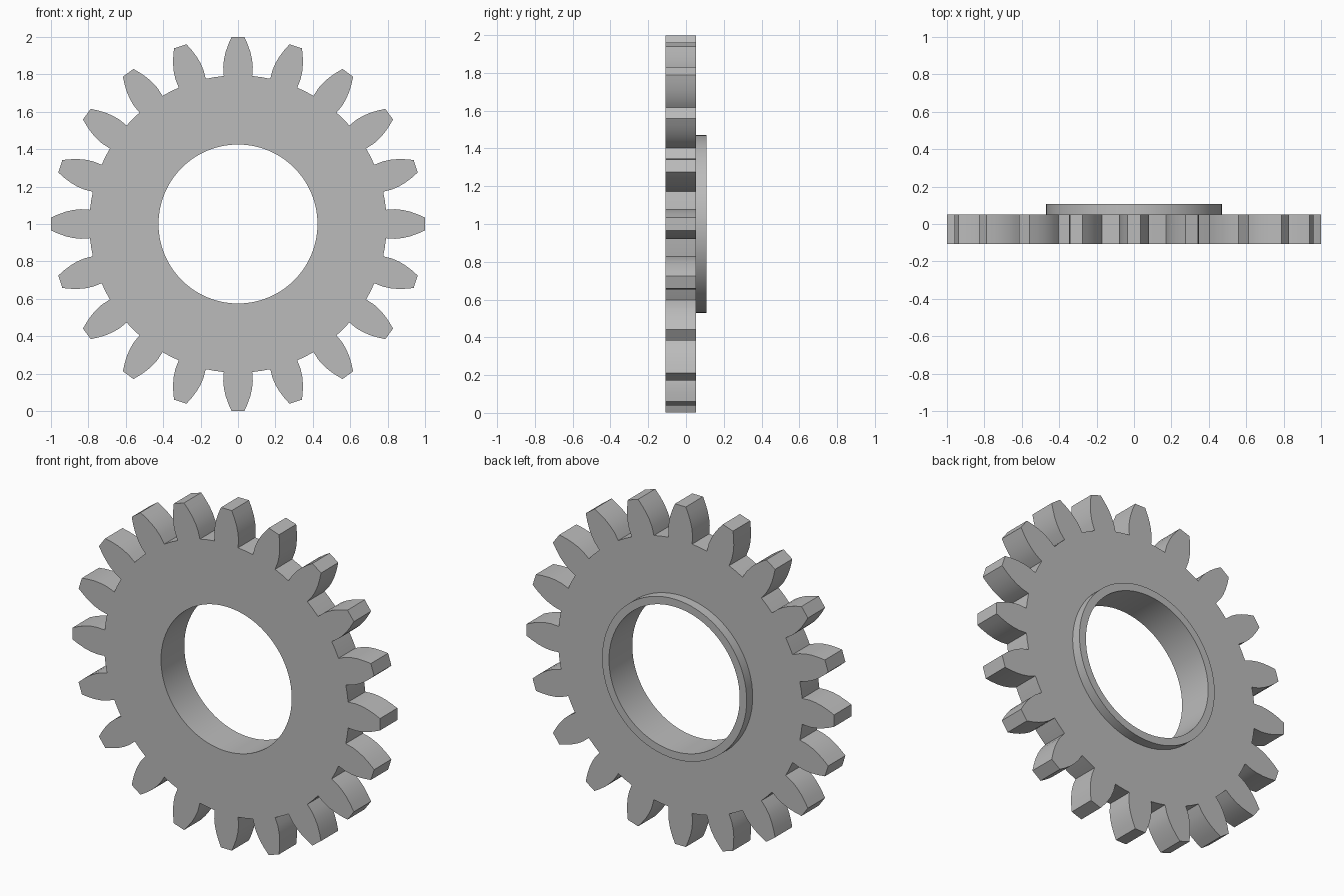
import bpy
import bmesh
from math import sin, cos, pi, radians, asin

cube = bpy.data.objects.get("Cube")
if cube:
    bpy.data.objects.remove(cube)

TEETH = 20
ROOT, BORE, COLLAR = 0.795, 0.425, 0.47
FRONT, BACK, COLLAR_BACK = -0.108, 0.052, 0.108
# Tooth flank: radius along the tooth, half width
FLANK = [(ROOT, 0.076), (0.84, 0.079), (0.88, 0.075),
         (0.92, 0.066), (0.96, 0.052), (0.999, 0.035)]

steel = bpy.data.materials.new("plain grey")
steel.use_nodes = True
grey = (0.5, 0.5, 0.5, 1)
steel.diffuse_color = grey
steel.node_tree.nodes["Principled BSDF"].inputs["Base Color"].default_value = grey

bm = bmesh.new()
sector = 2 * pi / TEETH
root_angle = asin(FLANK[0][1] / ROOT)


def ring(radius, y, offsets):
    """Circle of vertices, four per tooth sector."""
    return [bm.verts.new((radius * sin(i * sector + a), y, 1 + radius * cos(i * sector + a)))
            for i in range(TEETH) for a in offsets]


def bridge(a, b):
    n = len(a)
    for i in range(n):
        j = (i + 1) % n
        bm.faces.new((a[i], a[j], b[j], b[i]))


even = [k * sector / 4 for k in (-1, 0, 1, 2)]
toothed = [-root_angle, 0, root_angle, sector / 2]

# Body faces, raised collar and bore
bore_front = ring(BORE, FRONT, even)
root_front = ring(ROOT, FRONT, toothed)
root_back = ring(ROOT, BACK, toothed)
collar_base = ring(COLLAR, BACK, even)
collar_rim = ring(COLLAR, COLLAR_BACK, even)
bore_back = ring(BORE, COLLAR_BACK, even)
loops = [root_back, collar_base, collar_rim, bore_back, bore_front, root_front]
for a, b in zip(loops, loops[1:]):
    bridge(a, b)

# Teeth and the valleys between them
for t in range(TEETH):
    c, s = cos(t * sector), sin(t * sector)
    outline = [(-w, r) for r, w in FLANK[1:]] + [(w, r) for r, w in reversed(FLANK[1:])]
    sides = []
    for y, root in ((FRONT, root_front), (BACK, root_back)):
        left, mid, right = root[4 * t:4 * t + 3]
        tip = [bm.verts.new((x * c + r * s, y, 1 + r * c - x * s)) for x, r in outline]
        bm.faces.new([left] + tip + [right, mid])
        sides.append([left] + tip + [right])
    f, b = sides
    for i in range(len(f) - 1):
        bm.faces.new((f[i], f[i + 1], b[i + 1], b[i]))
    for k in (2, 3):
        i, j = 4 * t + k, (4 * t + k + 1) % (4 * TEETH)
        bm.faces.new((root_front[i], root_front[j], root_back[j], root_back[i]))

bmesh.ops.recalc_face_normals(bm, faces=bm.faces)
mesh = bpy.data.meshes.new("gear_wheel")
bm.to_mesh(mesh)
bm.free()
mesh.materials.append(steel)
gear = bpy.data.objects.new("gear_wheel", mesh)
bpy.context.collection.objects.link(gear)

bpy.ops.object.select_all(action='DESELECT')
gear.select_set(True)
bpy.context.view_layer.objects.active = gear
bpy.ops.object.shade_smooth_by_angle(angle=radians(30))
